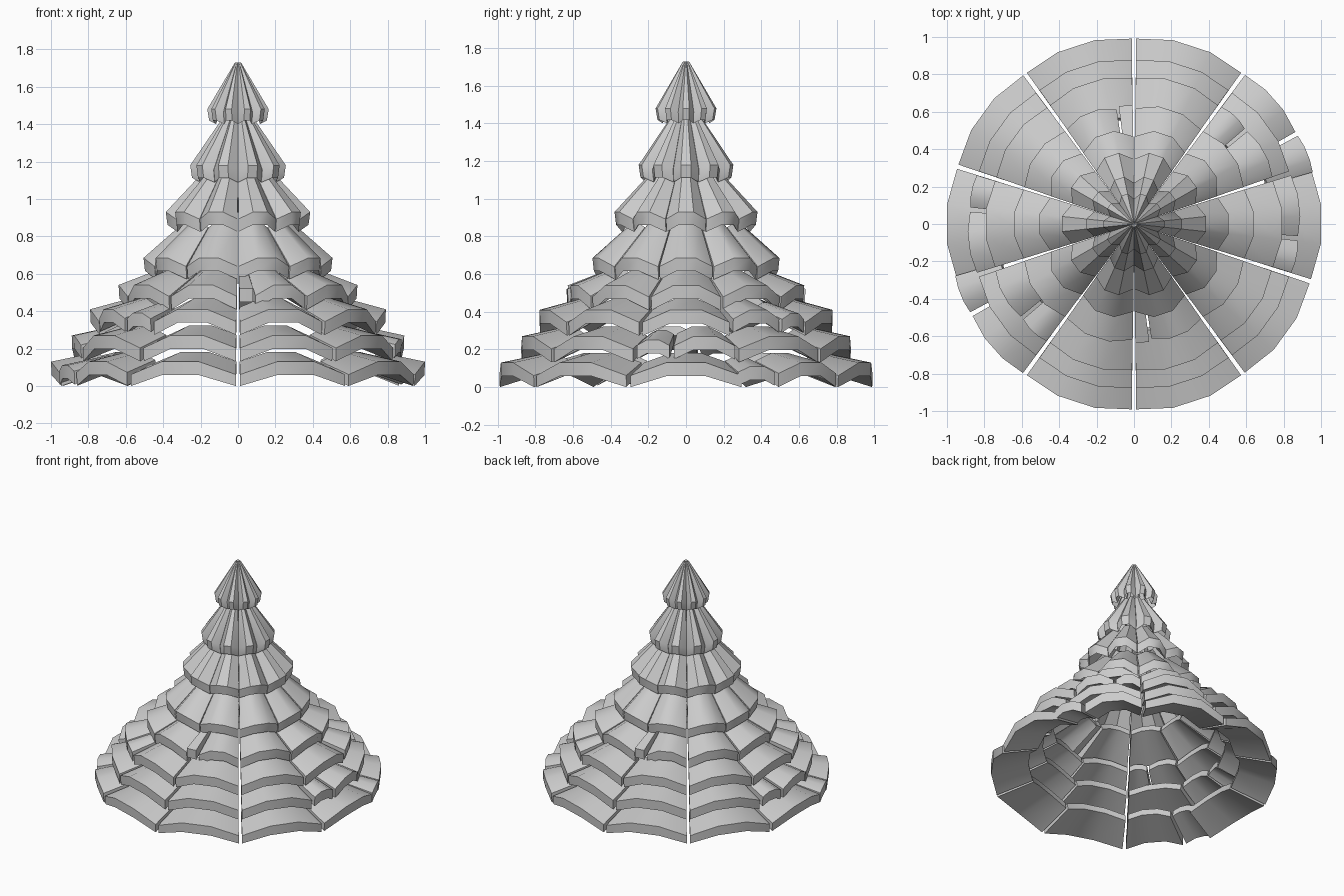
import bpy, bmesh
from math import radians, cos, sin, hypot

if "Cube" in bpy.data.objects:
    bpy.data.objects.remove(bpy.data.objects["Cube"])

# Per tier: rim radius, rim z, inner radius, inner z, fold depth, thickness, gap width
TIERS = [
    (1.005, .130, .75, .182, .070, .060, .012),
    (.890, .270, .65, .322, .068, .060, .012),
    (.795, .410, .58, .468, .068, .060, .010),
    (.642, .540, .38, .64, .065, .060, .007),
    (.508, .685, .29, .875, .060, .060, .004),
    (.388, .930, .195, 1.135, .055, .060, .002),
    (.257, 1.180, .085, 1.430, .044, .060, .001),
    (.165, 1.480, .016, 1.73, .036, .055, 0),
]
# Broken panels: tier -> (panel start angle, split angles); repeated half a turn away
BREAKS = {
    0: (18, [15.5, 29, 54]),
    1: (-18, [-18, -5, 18]),
    2: (18, [18, 40, 54]),
    3: (90, [90, 98, 126]),
}


def add_panel(bm, tier, a0, a1):
    r0, z0, r1, z1, fold, thick, gap = tier
    length = hypot(r0 - r1, z1 - z0)
    nr, nz = (z1 - z0) / length, (r0 - r1) / length
    fold *= min(1, (a1 - a0) / 30) if a1 - a0 > 10 else 0
    drop = 0 if a1 - a0 > 20 else .02
    cols = []
    for i in range(4):
        a = radians(a0 + (a1 - a0) * i / 3)
        side = gap if i == 0 else -gap if i == 3 else 0
        ring = []
        # rim top, inner top, inner bottom, rim bottom; the rim face is nearly upright
        for r, z, t, down in ((r0, z0, 0, 0), (r1, z1, 0, 0),
                              (r1, z1, .05, 0), (r0, z0, .012, thick)):
            d = t + drop + (fold * r / r0 if i in (0, 3) else 0)
            rr = max(r - nr * d, .004)
            s = side * min(1, rr / r0)
            ring.append(bm.verts.new((rr * cos(a) - s * sin(a), rr * sin(a) + s * cos(a),
                                      max(z - nz * d - down, 0))))
        cols.append(ring)
    for p, q in zip(cols, cols[1:]):
        for k in range(4):
            m = (k + 1) % 4
            bm.faces.new((p[k], q[k], q[m], p[m]))
    bm.faces.new(cols[0])
    bm.faces.new(cols[-1][::-1])


# Eight skirts of ten folded branch panels
for n, tier in enumerate(TIERS):
    bm = bmesh.new()
    start, cuts = BREAKS.get(n, (None, None))
    for k in range(10):
        a = -18 + 36 * k
        base = next((h for h in (0, 180) if start is not None and a == start + h), None)
        if base is None:
            add_panel(bm, tier, a, a + 36)
        else:
            for c, d in zip(cuts, cuts[1:]):
                add_panel(bm, tier, c + base, d + base)
    bmesh.ops.recalc_face_normals(bm, faces=bm.faces)
    name = f"branch_tier_{n + 1}"
    mesh = bpy.data.meshes.new(name)
    bm.to_mesh(mesh)
    bm.free()
    obj = bpy.data.objects.new(name, mesh)
    bpy.context.collection.objects.link(obj)
    obj.select_set(True)
    bpy.context.view_layer.objects.active = obj

# Soft folds, crisp rims
bpy.ops.object.shade_smooth_by_angle(angle=radians(40))
